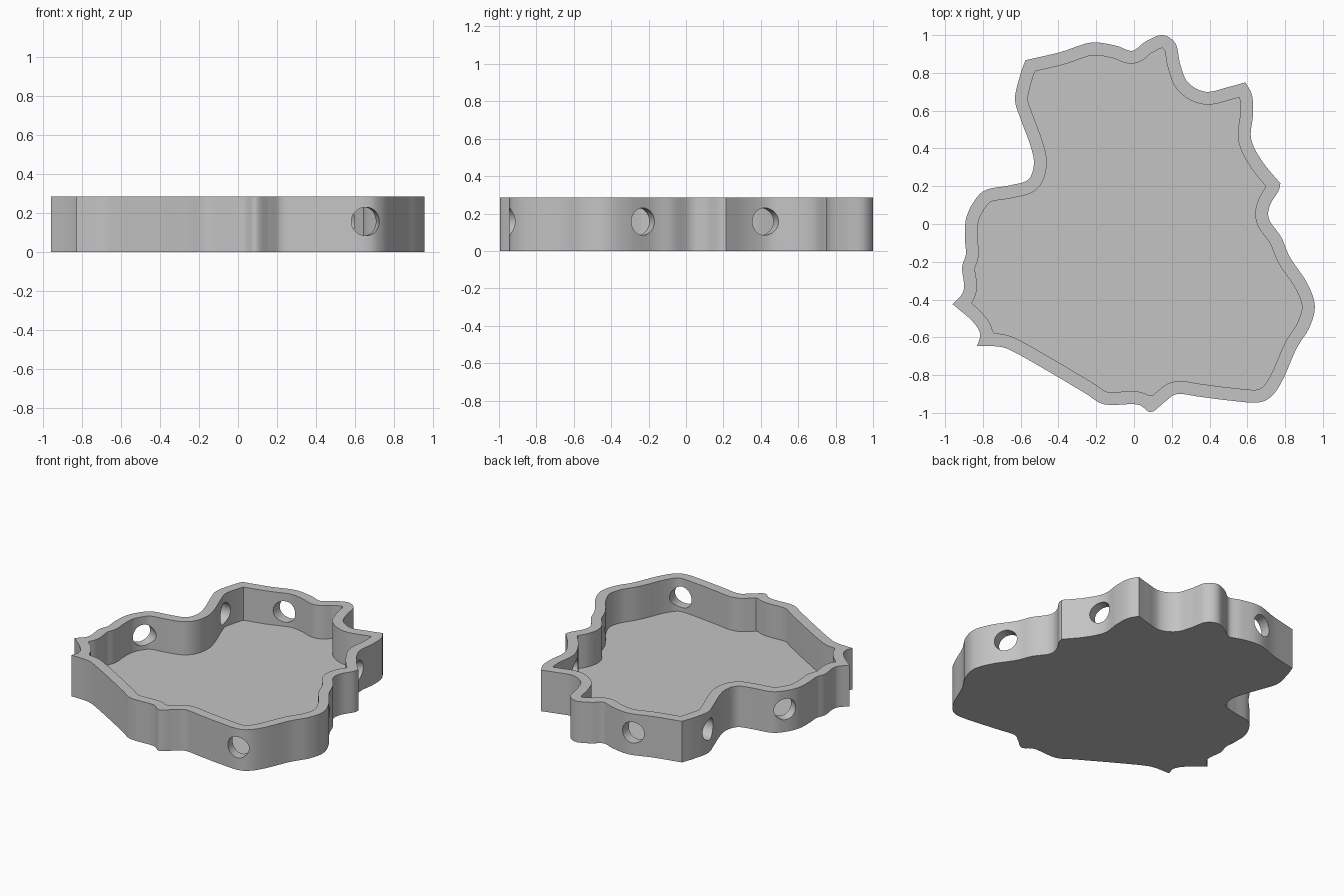
import bpy, bmesh, math
from mathutils import Vector

cube = bpy.data.objects.get("Cube")
if cube:
    bpy.data.objects.remove(cube, do_unlink=True)

HEIGHT, FLOOR, WALL = 0.286, 0.055, 0.068
HOLE_RADIUS, HOLE_Z = 0.073, 0.157
STEPS = 7
HOLE_COLUMNS = 24

# Outline as smooth runs, clockwise; each run ends on the sharp corner that starts the next
RUNS = [
    [(-.575, .867), (-.39, .91), (-.23, .96), (-.1, .945), (-.01, .917), (.06, .965), (.15, 1),
     (.22, .955), (.245, .845), (.285, .75), (.38, .7), (.5, .725)],
    [(.59, .75), (.625, .68), (.63, .58), (.62, .45), (.68, .33)],
    [(.775, .215), (.765, .175), (.72, .1), (.715, .025), (.78, -.07), (.825, -.175), (.915, -.31),
     (.957, -.43), (.93, -.545), (.86, -.66), (.79, -.82), (.73, -.91), (.655, -.945), (.51, -.935),
     (.35, -.915), (.23, -.9), (.165, -.94), (.09, -.995), (.015, -.955), (-.155, -.955),
     (-.26, -.895), (-.445, -.785), (-.63, -.68), (-.71, -.65)],
    [(-.83, -.645), (-.815, -.58), (-.86, -.51)],
    [(-.96, -.425), (-.91, -.37), (-.9, -.32), (-.91, -.23), (-.89, -.16), (-.895, -.08), (-.89, .025),
     (-.85, .115), (-.785, .18), (-.655, .205), (-.56, .235), (-.53, .32), (-.55, .42), (-.6, .555),
     (-.63, .66), (-.605, .78)],
]

# Round wall openings: centre in the wall and outward direction
HOLES = [(.65, -.91, .2, -1), (.83, -.245, .9, .4), (.59, .405, .93, .37),
         (-.257, .92, 0, 1), (-.595, .637, -1, 0), (-.817, .1, -.87, .5)]


def smooth_run(points):
    """Sample a spline through the points, leaving out the last one."""
    p = [Vector(q) for q in points]
    p = [2 * p[0] - p[1]] + p + [2 * p[-1] - p[-2]]
    samples = []
    for a, b, c, d in zip(p, p[1:], p[2:], p[3:]):
        for i in range(STEPS):
            t = i / STEPS
            samples.append(b + (c - a) * t / 2 + (a - 2.5 * b + 2 * c - d / 2) * t ** 2
                           + (1.5 * (b - c) + (d - a) / 2) * t ** 3)
    return samples


def segment_distance(p, a, b):
    t = (p - a).dot(b - a) / (b - a).length_squared
    return (p - a.lerp(b, min(max(t, 0), 1))).length


def inset(loop, distance):
    """Parallel inner outline; points that crowd another stretch of wall are dropped."""
    segments = list(zip(loop, loop[1:] + loop[:1]))
    result = []
    for i, p in enumerate(loop):
        along = (loop[(i + 1) % len(loop)] - loop[i - 1]).normalized()
        q = p + Vector((along.y, -along.x)) * distance
        if all(segment_distance(q, a, b) > distance * 0.98 for a, b in segments):
            result.append(q)
    return result


def wall_columns(loop):
    """Outline points, replaced across each opening by evenly turned, tagged columns."""
    columns = [(p, None) for p in loop]
    steps = [-HOLE_RADIUS * math.cos(math.pi * k / HOLE_COLUMNS) for k in range(HOLE_COLUMNS + 1)]
    for hole, (x, y, dx, dy) in enumerate(HOLES):
        centre, across = Vector((x, y)), Vector((dy, -dx)).normalized()
        result = []
        for (p, tag), (q, _) in zip(columns, columns[1:] + columns[:1]):
            near = (p - centre).length < 0.16
            u, v = (p - centre).dot(across), (q - centre).dot(across)
            if not near or abs(u) > HOLE_RADIUS:
                result.append((p, tag))
            if near and (q - centre).length < 0.16:
                result += [(p.lerp(q, (s - u) / (v - u)), (hole, k))
                           for k, s in enumerate(steps) if u < s <= v]
        columns = result
    return columns


def add_face(bm, verts, flip):
    bm.faces.new(verts[::-1] if flip else verts)


def add_wall(bm, loop, bottom, top, flip):
    """Vertical wall with its openings; returns its lower edge, upper edge and opening edges."""
    columns = []
    for p, tag in wall_columns(loop):
        levels = [bottom, top]
        if tag:
            rise = HOLE_RADIUS * math.sin(math.pi * tag[1] / HOLE_COLUMNS)
            at_side = tag[1] in (0, HOLE_COLUMNS)
            levels[1:1] = [HOLE_Z] if at_side else [HOLE_Z - rise, HOLE_Z + rise]
        columns.append((tag, [bm.verts.new((p.x, p.y, z)) for z in levels]))
    for (tag_a, a), (tag_b, b) in zip(columns, columns[1:] + columns[:1]):
        if tag_a and tag_b:
            add_face(bm, [b[0], a[0], a[1], b[1]], flip)
            add_face(bm, [b[-2], a[-2], a[-1], b[-1]], flip)
        else:
            add_face(bm, [b[0]] + a + b[:0:-1], flip)
    mouths = {tag: (verts[1], verts[-2]) for tag, verts in columns if tag}
    return [v[0] for _, v in columns], [v[-1] for _, v in columns], mouths


# Outer and inner walls, underside and floor
outline = [p for run, following in zip(RUNS, RUNS[1:] + RUNS[:1])
           for p in smooth_run(run + following[:1])]
bm = bmesh.new()
underside, outer_rim, outer_mouths = add_wall(bm, outline, 0, HEIGHT, False)
floor, inner_rim, inner_mouths = add_wall(bm, inset(outline, WALL), FLOOR, HEIGHT, True)
add_face(bm, underside, False)
add_face(bm, floor, True)

# Flat rim between the two walls
rim_edges = [bm.edges.get(pair) for ring in (outer_rim, inner_rim)
             for pair in zip(ring, ring[1:] + ring[:1])]
rim = bmesh.ops.triangle_fill(bm, edges=rim_edges, normal=(0, 0, 1))["geom"]
for part in rim:
    if isinstance(part, bmesh.types.BMFace):
        part.normal_update()
        if part.normal.z < 0:
            part.normal_flip()

# Round tunnels through the wall: lower half, then upper half
for hole in range(len(HOLES)):
    for k in range(HOLE_COLUMNS):
        here, beyond = (hole, k), (hole, k + 1)
        for half in (0, 1):
            add_face(bm, [outer_mouths[here][half], outer_mouths[beyond][half],
                          inner_mouths[beyond][half], inner_mouths[here][half]], half == 0)

for face in bm.faces:
    face.smooth = True
mesh = bpy.data.meshes.new("tray")
bm.to_mesh(mesh)
bm.free()
mesh.set_sharp_from_angle(angle=math.radians(35))
tray = bpy.data.objects.new("tray", mesh)
bpy.context.scene.collection.objects.link(tray)

# Plain grey finish
grey = bpy.data.materials.new("light_grey")
grey.use_nodes = True
colour = (0.55, 0.55, 0.55, 1)
grey.diffuse_color = colour
grey.node_tree.nodes["Principled BSDF"].inputs["Base Color"].default_value = colour
mesh.materials.append(grey)
